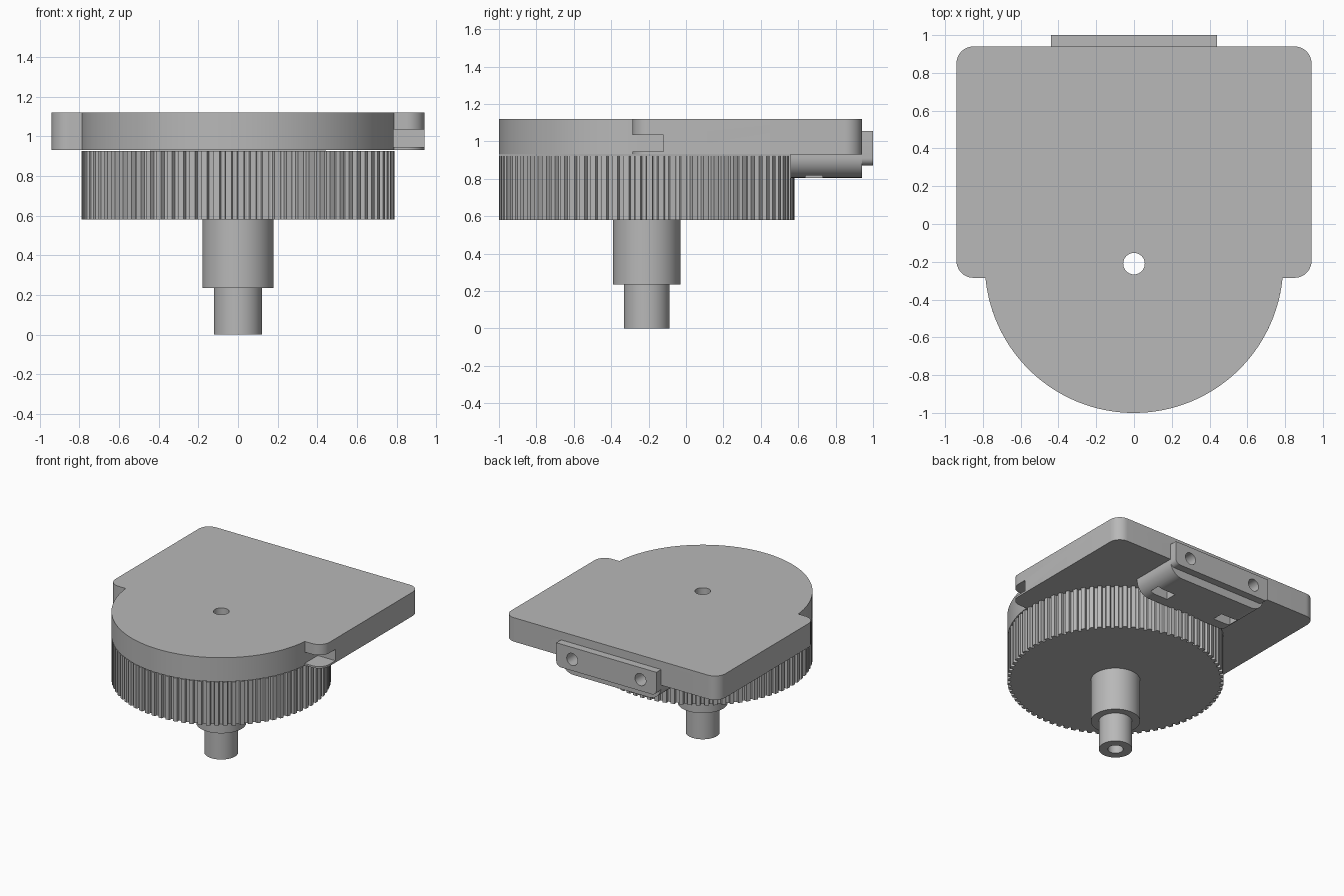
import bpy, bmesh, math
from mathutils import Vector

cube = bpy.data.objects.get("Cube")
if cube:
    bpy.data.objects.remove(cube, do_unlink=True)

CY = -0.21           # y of the wheel axis
R = 0.79             # wheel radius

grey = bpy.data.materials.new("plain grey")
grey.use_nodes = True
colour = (0.48, 0.48, 0.48, 1)
grey.diffuse_color = colour
grey.node_tree.nodes["Principled BSDF"].inputs["Base Color"].default_value = colour


def arc(cx, cy, r, a0, a1, n):
    """Points along an arc, angles in degrees."""
    steps = [math.radians(a0 + (a1 - a0) * i / n) for i in range(n + 1)]
    return [(cx + r * math.cos(a), cy + r * math.sin(a)) for a in steps]


def prism(name, points, start, end, axis="Z"):
    """Extrude a closed profile along Z, or an x-z profile along Y."""
    bm = bmesh.new()
    place = (lambda p, t: (p[0], p[1], t)) if axis == "Z" else (lambda p, t: (p[0], t, p[1]))
    face = bm.faces.new([bm.verts.new(place(p, start)) for p in points])
    top = bmesh.ops.extrude_face_region(bm, geom=[face])
    moved = [v for v in top["geom"] if isinstance(v, bmesh.types.BMVert)]
    shift = Vector(place((0, 0), end - start))
    bmesh.ops.translate(bm, verts=moved, vec=shift)
    bmesh.ops.recalc_face_normals(bm, faces=bm.faces)
    mesh = bpy.data.meshes.new(name)
    bm.to_mesh(mesh)
    bm.free()
    mesh.materials.append(grey)
    obj = bpy.data.objects.new(name, mesh)
    bpy.context.collection.objects.link(obj)
    return obj


def circle(cx, cy, r, n=64):
    return arc(cx, cy, r, 0, 360 * (n - 1) / n, n - 1)


def rect(x0, x1, y0, y1):
    return [(x0, y0), (x1, y0), (x1, y1), (x0, y1)]


def activate(obj):
    bpy.ops.object.select_all(action="DESELECT")
    obj.select_set(True)
    bpy.context.view_layer.objects.active = obj


def cut(obj, cutters):
    activate(obj)
    for c in cutters:
        mod = obj.modifiers.new("cut", "BOOLEAN")
        mod.operation = "DIFFERENCE"
        mod.solver = "EXACT"
        mod.object = c
        bpy.ops.object.modifier_apply(modifier=mod.name)


# Cover plate: round front merging into a wide back with rounded corners
W, FRONT, BACK, C = 0.94, -0.285, 0.94, 0.09
a = math.degrees(math.asin((CY - FRONT) / R))
outline = (arc(0, CY, R, 180 + a, 360 - a, 96)
           + arc(W - C, FRONT + C, C, -90, 0, 10)
           + arc(W - C, BACK - C, C, 0, 90, 10)
           + arc(C - W, BACK - C, C, 90, 180, 10)
           + arc(C - W, FRONT + C, C, 180, 270, 10))
cover = prism("cover_plate", outline, 0.93, 1.12)

# Toothed wheel
TEETH = 80
teeth = []
for i in range(TEETH):
    for frac, r in ((0, R), (0.24, R), (0.48, R), (0.56, R - 0.023),
                    (0.74, R - 0.026), (0.92, R - 0.023)):
        t = 2 * math.pi * (i + frac) / TEETH
        teeth.append((r * math.cos(t), CY + r * math.sin(t)))
wheel = prism("toothed_wheel", teeth, 0.58, 0.925)

# Stepped shaft
hub = prism("shaft_hub", circle(0, CY, 0.18), 0.235, 0.58)
tip = prism("shaft_tip", circle(0, CY, 0.122), 0.0, 0.235)

# Mounting block under the cover, with rounded lower sides
B, LOW = 0.44, 0.805
block_profile = ([(B, 0.93), (-B, 0.93)]
                 + arc(0.11 - B, LOW + 0.11, 0.11, 180, 270, 14)
                 + arc(B - 0.11, LOW + 0.11, 0.11, 270, 360, 14))
block = prism("mounting_block", block_profile, 0.56, BACK, "Y")

# Back flange with two screw holes
flange_profile = ([(B, 1.055), (-B, 1.055)]
                  + arc(0.04 - B, 0.91, 0.04, 180, 270, 6)
                  + arc(B - 0.04, 0.91, 0.04, 270, 360, 6))
flange = prism("back_flange", flange_profile, BACK, 1.0, "Y")

# Cutters: axle bore, side notch, screw holes and nut slots
bore = prism("bore_cutter", circle(0, CY, 0.057, 40), -0.1, 1.3)
notch = prism("notch_cutter", rect(0.785, 1.1, -0.305, -0.12), 0.945, 1.035)
screws, slots = [], []
for s in (-1, 1):
    x = 0.3 * s
    screws.append(prism("screw_cutter", circle(x, 0.96, 0.048, 32), 0.66, 1.1, "Y"))
    slots.append(prism("slot_cutter", rect(x - 0.078, x + 0.078, 0.64, 0.73), 0.7, 1.03))

cut(cover, [bore, notch] + screws + slots)
for part in (wheel, hub, tip):
    cut(part, [bore])
cut(block, screws + slots)
cut(flange, screws)
for c in [bore, notch] + screws + slots:
    bpy.data.objects.remove(c, do_unlink=True)

# Smooth the curved walls, keep the edges sharp
for part in (cover, wheel, hub, tip, block, flange):
    activate(part)
    bpy.ops.object.shade_smooth_by_angle(angle=math.radians(30))
